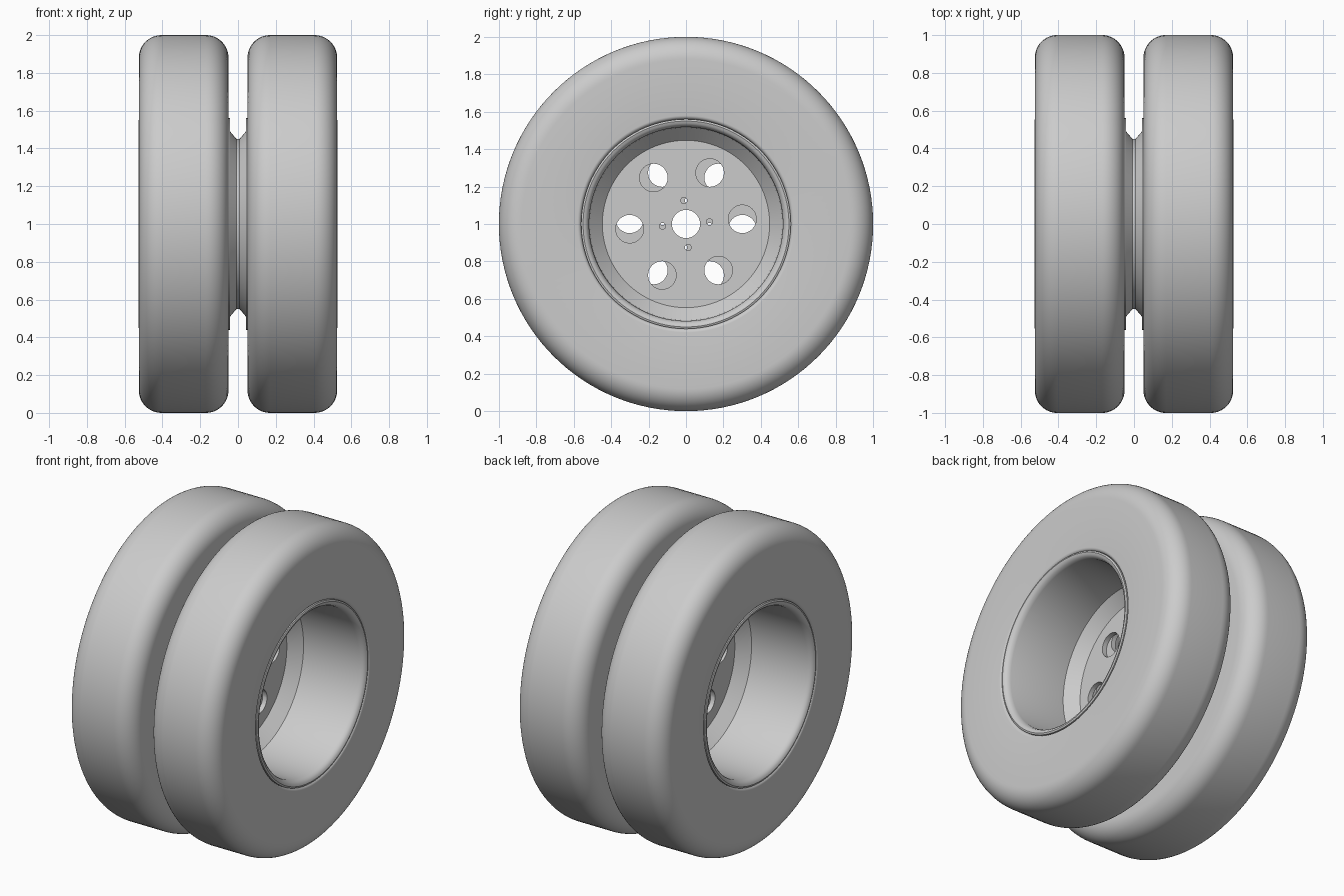
import bpy, bmesh
from math import sin, cos, pi, radians
from mathutils import Matrix, Vector

cube = bpy.data.objects.get("Cube")
if cube:
    bpy.data.objects.remove(cube, do_unlink=True)

SEGMENTS = 128
CENTRE = Vector((0, 0, 1))

grey = bpy.data.materials.new("plain_grey")
grey.use_nodes = True
grey.diffuse_color = (0.6, 0.6, 0.6, 1)
grey.node_tree.nodes["Principled BSDF"].inputs["Base Color"].default_value = (0.6, 0.6, 0.6, 1)


def make_object(name, bm):
    bmesh.ops.recalc_face_normals(bm, faces=bm.faces)
    mesh = bpy.data.meshes.new(name)
    bm.to_mesh(mesh)
    bm.free()
    mesh.materials.append(grey)
    obj = bpy.data.objects.new(name, mesh)
    obj.location = CENTRE
    bpy.context.collection.objects.link(obj)
    return obj


def revolve(name, profile):
    """Turn a closed (x, radius) outline around the axle."""
    bm = bmesh.new()
    rings = []
    for i in range(SEGMENTS):
        a = 2 * pi * i / SEGMENTS
        rings.append([bm.verts.new((x, r * cos(a), r * sin(a))) for x, r in profile])
    n = len(profile)
    for i, ring in enumerate(rings):
        nxt = rings[(i + 1) % SEGMENTS]
        for j in range(n):
            k = (j + 1) % n
            bm.faces.new((ring[j], ring[k], nxt[k], nxt[j]))
    return make_object(name, bm)


def arc(cx, cr, radius, start, end, steps):
    angles = [radians(start + (end - start) * i / steps) for i in range(steps + 1)]
    return [(cx + radius * cos(a), cr + radius * sin(a)) for a in angles]


def smooth(obj):
    bpy.ops.object.select_all(action='DESELECT')
    obj.select_set(True)
    bpy.context.view_layer.objects.active = obj
    bpy.ops.object.shade_smooth_by_angle(angle=radians(30))


# Tyre: rounded shoulders, flat sidewalls, small rounded beads
tyre_profile = (
    arc(0.07, 0.58, 0.02, 270, 180, 5)
    + arc(0.17, 0.88, 0.12, 180, 90, 12)
    + arc(0.405, 0.88, 0.12, 90, 0, 12)
    + arc(0.505, 0.58, 0.02, 0, -90, 5)
    + [(0.49, 0.535), (0.08, 0.535)]
)
tyre = revolve("left_tyre", tyre_profile)

# Rim: mounting disc, cone, barrel and flanges
rim_profile = [
    (0, 0.075), (0, 0.45), (0.008, 0.45), (0.042, 0.49),
    (0.042, 0.56), (0.06, 0.56), (0.075, 0.53), (0.49, 0.53),
    (0.505, 0.56), (0.522, 0.56), (0.526, 0.55), (0.522, 0.537),
    (0.51, 0.525), (0.49, 0.518), (0.1, 0.515), (0.03, 0.447), (0.03, 0.075),
]
rim = revolve("left_rim", rim_profile)

# Hand holes and bolt holes, turned slightly so the two discs are misaligned
bm = bmesh.new()
TWIST = radians(5)
for count, distance, radius in ((6, 0.302, 0.075), (4, 0.126, 0.017)):
    for i in range(count):
        a = 2 * pi * i / count + TWIST
        place = (Matrix.Translation((0.015, distance * cos(a), distance * sin(a)))
                 @ Matrix.Rotation(pi / 2, 4, 'Y'))
        bmesh.ops.create_cone(bm, cap_ends=True, segments=32, radius1=radius,
                              radius2=radius, depth=0.1, matrix=place)
cutter = make_object("hole_cutter", bm)
cutter.hide_render = True

cut = rim.modifiers.new("holes", 'BOOLEAN')
cut.operation = 'DIFFERENCE'
cut.solver = 'EXACT'
cut.object = cutter
bpy.context.view_layer.objects.active = rim
bpy.ops.object.modifier_apply(modifier=cut.name)
bpy.data.objects.remove(cutter, do_unlink=True)

# Second wheel: the same parts turned back to back
for part in (tyre, rim):
    smooth(part)
    twin = part.copy()
    twin.name = part.name.replace("left", "right")
    twin.rotation_euler.z = pi
    bpy.context.collection.objects.link(twin)
